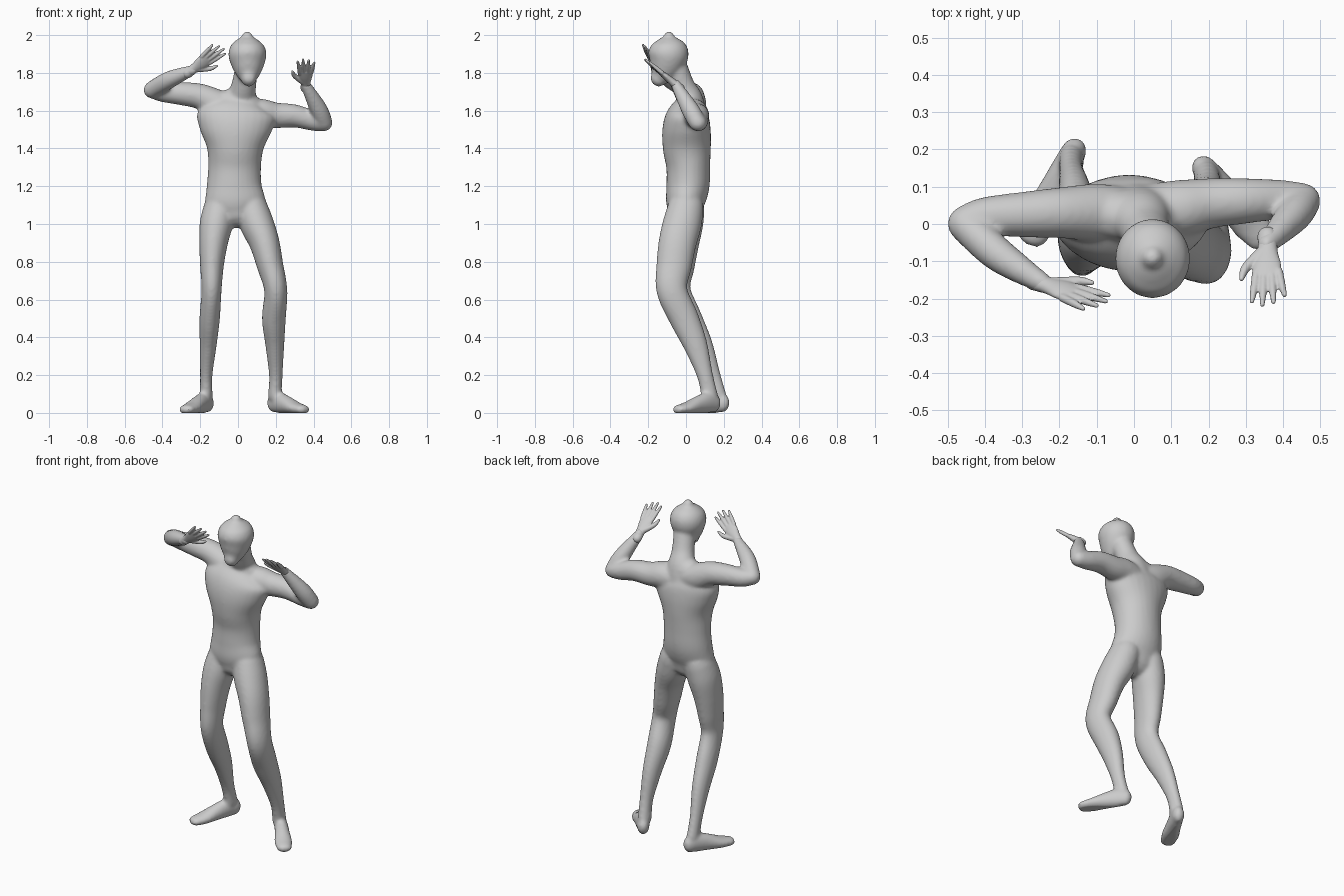
import bpy, bmesh, math
from mathutils import Vector

SEG = 28


def catmull(p0, p1, p2, p3, t):
    return [0.5 * (2 * b + (c - a) * t + (2 * a - 5 * b + 4 * c - d) * t * t
                   + (3 * b - a - 3 * c + d) * t ** 3)
            for a, b, c, d in zip(p0, p1, p2, p3)]


def loft(bm, pts, side=(1, 0, 0), steps=6):
    """Round-ended tube through (x, y, z, half width along side, half depth)."""
    pts = [tuple(p) if len(p) == 5 else tuple(p) + (p[3],) for p in pts]
    path = []
    for i in range(len(pts) - 1):
        q = [pts[max(i - 1, 0)], pts[i], pts[i + 1], pts[min(i + 2, len(pts) - 1)]]
        path += [catmull(*q, k / steps) for k in range(steps)]
    path.append(list(pts[-1]))

    def cap(end, inner):
        c = Vector(end[:3])
        t = (c - Vector(inner[:3])).normalized()
        h = min(end[3], end[4])
        out = []
        for ang in (25, 50, 70, 85):
            s, k = math.sin(math.radians(ang)), math.cos(math.radians(ang))
            out.append([*(c + t * h * s), end[3] * k, end[4] * k])
        return out

    path = cap(path[0], path[1])[::-1] + path + cap(path[-1], path[-2])
    rings = []
    for i, p in enumerate(path):
        t = Vector(path[min(i + 1, len(path) - 1)][:3]) - Vector(path[max(i - 1, 0)][:3])
        t.normalize()
        u = Vector(side)
        u = (u - t * u.dot(t)).normalized()
        v = t.cross(u)
        c = Vector(p[:3])
        rings.append([bm.verts.new(c + u * p[3] * math.cos(a) + v * p[4] * math.sin(a))
                      for a in (2 * math.pi * k / SEG for k in range(SEG))])
    for r, s in zip(rings, rings[1:]):
        for k in range(SEG):
            j = (k + 1) % SEG
            bm.faces.new((r[k], r[j], s[j], s[k]))
    bm.faces.new(rings[0][::-1])
    bm.faces.new(rings[-1])


def finish(bm, name, voxel, smooth):
    """Fuse the overlapping tubes into one smooth skin."""
    bmesh.ops.recalc_face_normals(bm, faces=bm.faces[:])
    me = bpy.data.meshes.new(name)
    bm.to_mesh(me)
    bm.free()
    ob = bpy.data.objects.new(name, me)
    bpy.context.collection.objects.link(ob)
    bpy.context.view_layer.objects.active = ob
    m = ob.modifiers.new("fuse", 'REMESH')
    m.mode = 'VOXEL'
    m.voxel_size = voxel
    s = ob.modifiers.new("soften", 'SMOOTH')
    s.factor, s.iterations = 0.5, smooth
    for n in ("fuse", "soften"):
        bpy.ops.object.modifier_apply(modifier=n)
    for v in ob.data.vertices:
        v.co.z = max(v.co.z, 0.0)
    for p in ob.data.polygons:
        p.use_smooth = True
    return ob


def hand(name, wrist, fwd, thumb):
    bm = bmesh.new()
    w, f = Vector(wrist), Vector(fwd).normalized()
    l = Vector(thumb)
    l = (l - f * l.dot(f)).normalized()

    def at(a, b):
        return tuple(w + f * a + l * b)
    # palm
    loft(bm, [at(-.03, 0) + (.027, .025), at(.02, 0) + (.027, .02),
              at(.065, .002) + (.038, .017), at(.105, 0) + (.038, .012)], l)
    # fingers
    for off, tip, ln in ((.03, .042, .09), (.01, .014, .104), (-.011, -.016, .096), (-.03, -.046, .074)):
        loft(bm, [at(.095, off) + (.0115,), at(.105 + ln * .5, (off + tip) / 2) + (.0105,),
                  at(.105 + ln, tip) + (.0065,)], l)
    # thumb
    loft(bm, [at(.025, .012) + (.018,), at(.06, .045) + (.014,),
              at(.085, .062) + (.012,), at(.115, .07) + (.007,)], l)
    finish(bm, name, .004, 3)


body = bmesh.new()

# torso
loft(body, [(-.01, -.005, 1.07, .145, .09), (-.015, -.003, 1.12, .16, .104),
            (-.02, .01, 1.2, .146, .114), (-.018, .012, 1.3, .14, .116),
            (-.015, .005, 1.4, .15, .127), (-.012, .003, 1.5, .192, .128),
            (-.008, .01, 1.58, .205, .112), (.0, .02, 1.64, .13, .075)])

# neck
loft(body, [(.005, .03, 1.58, .11, .08), (.015, .02, 1.66, .085, .07),
            (.03, -.015, 1.73, .066, .062), (.045, -.05, 1.82, .062, .062)])

# head
loft(body, [(.057, -.145, 1.77, .042, .045), (.055, -.125, 1.80, .066, .07),
            (.052, -.104, 1.85, .09, .095), (.05, -.093, 1.9, .101, .107),
            (.049, -.09, 1.945, .088, .094), (.049, -.09, 1.975, .056, .06),
            (.049, -.09, 1.99, .03, .03)])

# upper arms
loft(body, [(.0, .025, 1.60, .07), (-.1, .03, 1.63, .078), (-.2, .03, 1.675, .068),
            (-.3, .025, 1.69, .061), (-.4, .02, 1.698, .052), (-.455, .005, 1.71, .044)], (0, 0, 1))
loft(body, [(.03, .03, 1.58, .075), (.12, .04, 1.585, .078), (.2, .055, 1.575, .068),
            (.3, .062, 1.572, .061), (.4, .066, 1.545, .052), (.455, .065, 1.535, .045)], (0, 0, 1))

# forearms
loft(body, [(-.455, .0, 1.71, .046), (-.36, -.085, 1.765, .046), (-.24, -.162, 1.815, .027)], (0, 0, 1))
loft(body, [(.455, .06, 1.537, .046), (.425, .02, 1.61, .047), (.356, -.055, 1.74, .027)])

# legs
loft(body, [(-.095, .005, 1.09, .085, .095), (-.115, -.012, 1.0, .088, .103),
            (-.13, -.03, .9, .076, .1), (-.138, -.045, .78, .063, .092),
            (-.14, -.055, .65, .053, .08), (-.15, .01, .5, .054, .076),
            (-.158, .08, .36, .045, .062), (-.168, .14, .2, .033, .043), (-.168, .17, .09, .034, .045)])
loft(body, [(.07, .0, 1.09, .085, .095), (.1, -.02, 1.0, .09, .103),
            (.14, -.045, .9, .08, .1), (.17, -.063, .78, .07, .094),
            (.2, -.075, .65, .061, .082), (.19, -.01, .5, .063, .078),
            (.195, .05, .36, .05, .064), (.2, .1, .2, .036, .043), (.195, .125, .09, .036, .045)])

# feet
for heel, toe in (((-.16, .197), (-.275, -.035)), ((.187, .15), (.345, -.04))):
    h, t = Vector(heel), Vector(toe)
    d = t - h
    secs = [(0, .05, .034, .048), (.18, .055, .038, .056), (.45, .043, .043, .047),
            (.75, .026, .05, .033), (1, .018, .042, .024)]
    loft(body, [(*(h + d * k), z, a, b) for k, z, a, b in secs], (d.y, -d.x, 0))

finish(body, "body", .009, 10)

# hands
hand("right_hand", (-.245, -.16, 1.814), (.165, -.055, .125), (.7, .45, -.6))
hand("left_hand", (.358, -.055, 1.738), (.0, -.17, .14), (-1, 0, -.1))
